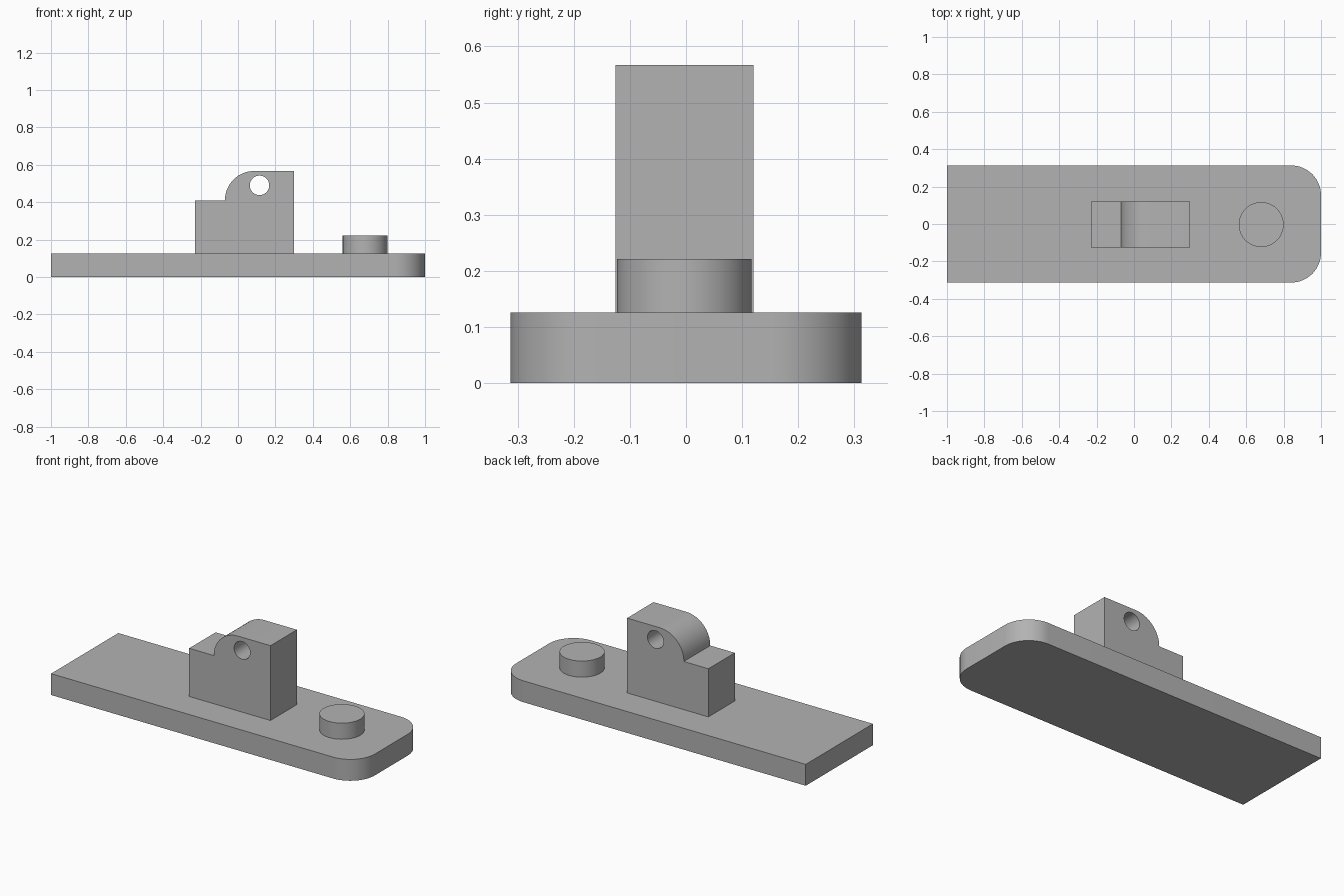
import bpy
import bmesh
from math import pi, cos, sin, radians
from mathutils import Matrix

cube = bpy.data.objects.get("Cube")
if cube:
    bpy.data.objects.remove(cube, do_unlink=True)

grey = bpy.data.materials.new("plain grey")
grey.use_nodes = True
colour = (0.45, 0.45, 0.45, 1)
grey.diffuse_color = colour
grey.node_tree.nodes["Principled BSDF"].inputs["Base Color"].default_value = colour


def arc(cx, cy, r, start, end, steps=16):
    """Points along an arc, angles in degrees."""
    angles = [radians(start + (end - start) * i / steps) for i in range(steps + 1)]
    return [(cx + r * cos(a), cy + r * sin(a)) for a in angles]


def circle(cx, cy, r, steps=64):
    return arc(cx, cy, r, 0, 360, steps)[:-1]


def extrude_profile(name, loops, depth, matrix):
    """Filled outline (later loops are holes), extruded about its middle."""
    curve = bpy.data.curves.new(name + " outline", "CURVE")
    curve.dimensions = "2D"
    curve.fill_mode = "BOTH"
    curve.extrude = depth / 2
    for loop in loops:
        spline = curve.splines.new("POLY")
        spline.points.add(len(loop) - 1)
        for point, (x, y) in zip(spline.points, loop):
            point.co = (x, y, 0, 1)
        spline.use_cyclic_u = True
    helper = bpy.data.objects.new(name + " helper", curve)
    mesh = bpy.data.meshes.new_from_object(helper)
    bpy.data.objects.remove(helper)
    bpy.data.curves.remove(curve)

    # Weld caps to walls
    bm = bmesh.new()
    bm.from_mesh(mesh)
    bmesh.ops.remove_doubles(bm, verts=bm.verts, dist=0.0001)
    bmesh.ops.recalc_face_normals(bm, faces=bm.faces)
    bm.transform(matrix)
    bm.to_mesh(mesh)
    bm.free()

    mesh.name = name
    mesh.materials.clear()
    mesh.materials.append(grey)
    obj = bpy.data.objects.new(name, mesh)
    bpy.context.collection.objects.link(obj)
    bpy.ops.object.select_all(action="DESELECT")
    obj.select_set(True)
    bpy.context.view_layer.objects.active = obj
    bpy.ops.object.shade_smooth_by_angle(angle=radians(30))
    return obj


# Base plate with two rounded corners at one end
half, corner, thick = 0.313, 0.16, 0.126
plate = [(-1, -half)]
plate += arc(1 - corner, corner - half, corner, -90, 0)
plate += arc(1 - corner, half - corner, corner, 0, 90)
plate += [(-1, half)]
extrude_profile("base_plate", [plate], thick, Matrix.Translation((0, 0, thick / 2)))

# Stepped upright block with rounded shoulder and through hole
step_z, top_z, radius = 0.41, 0.567, 0.157
block = [(-0.23, thick), (0.3, thick), (0.3, top_z)]
block += arc(-0.07 + radius, step_z, radius, 90, 180)
block += [(-0.23, step_z)]
upright = Matrix.Translation((0, -0.003, 0)) @ Matrix.Rotation(pi / 2, 4, "X")
extrude_profile("upright_block", [block, circle(0.115, 0.49, 0.052)], 0.246, upright)

# Round boss near the rounded end
boss_height = 0.095
extrude_profile("round_boss", [circle(0.68, -0.003, 0.12)], boss_height,
                Matrix.Translation((0, 0, thick + boss_height / 2)))
